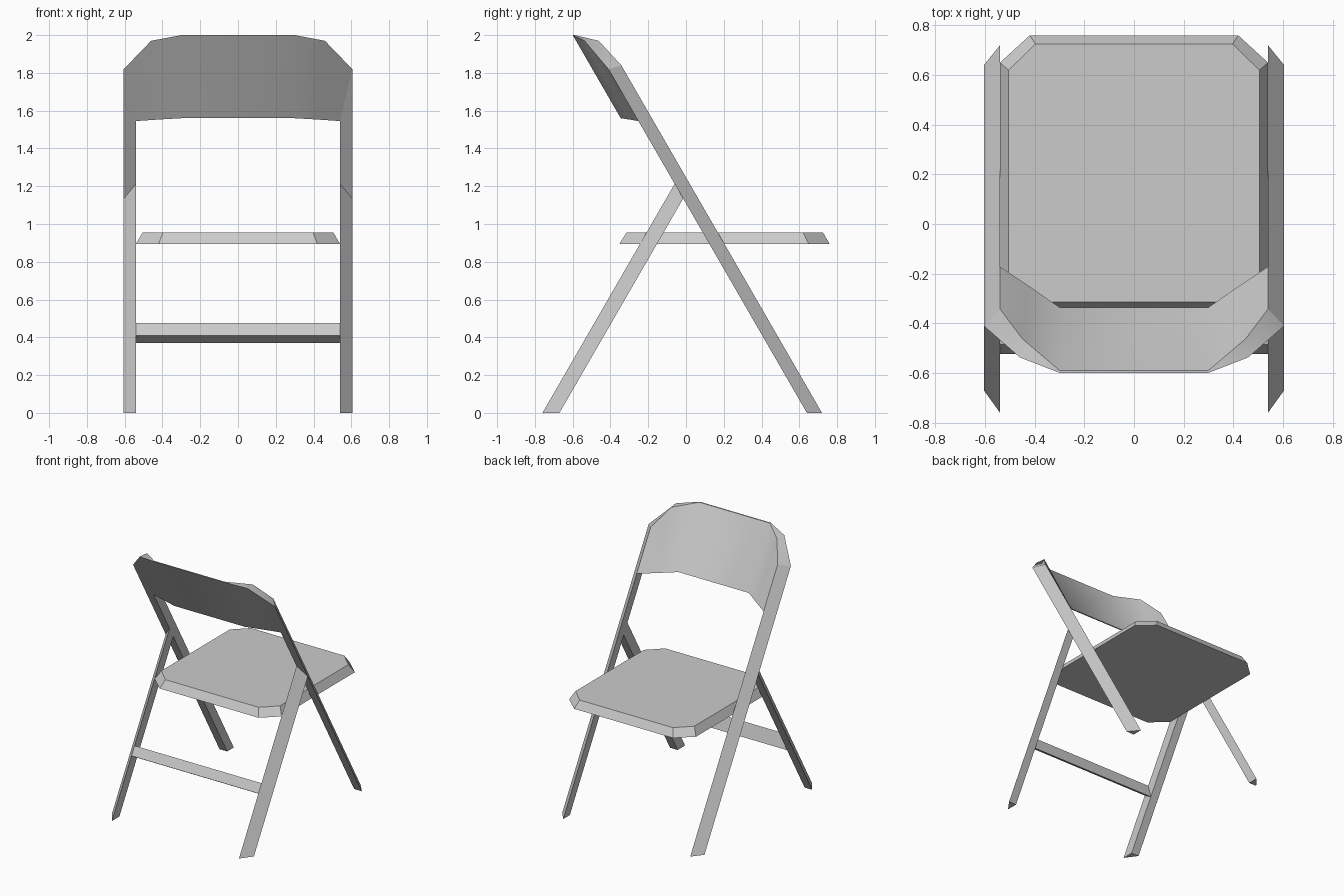
import bpy
import bmesh
import math

cube = bpy.data.objects.get("Cube")
if cube:
    bpy.data.objects.remove(cube, do_unlink=True)

GREY = (0.6, 0.6, 0.6, 1)
grey = bpy.data.materials.new("grey paint")
grey.use_nodes = True
grey.diffuse_color = GREY
grey.node_tree.nodes["Principled BSDF"].inputs["Base Color"].default_value = GREY

LEAN = math.tan(math.radians(30))   # slope of both leg pairs
OUT, INN = 0.605, 0.54              # outer and inner faces of the frame


def loft(name, rings, smooth=False):
    """Skin a chain of equal rings and cap both ends."""
    bm = bmesh.new()
    rows = [[bm.verts.new(p) for p in ring] for ring in rings]
    n = len(rows[0])
    for a, b in zip(rows, rows[1:]):
        for i in range(n):
            j = (i + 1) % n
            bm.faces.new((a[i], a[j], b[j], b[i]))
    bm.faces.new(rows[0])
    bm.faces.new(rows[-1])
    bmesh.ops.recalc_face_normals(bm, faces=bm.faces)
    mesh = bpy.data.meshes.new(name)
    bm.to_mesh(mesh)
    bm.free()
    mesh.materials.append(grey)
    obj = bpy.data.objects.new(name, mesh)
    bpy.context.collection.objects.link(obj)
    if smooth:
        bpy.ops.object.select_all(action='DESELECT')
        obj.select_set(True)
        bpy.context.view_layer.objects.active = obj
        bpy.ops.object.shade_smooth_by_angle(angle=math.radians(35))
    return obj


def lean_back(x, w, z):
    """Point on the long-leg slope; w is its y at floor level."""
    return (x, w - LEAN * z, z)


# Legs: triangular bars, the short pair ending on the long pair's front face
FRONT, BACK = 0.64, 0.72
for side, s in (("left", 1), ("right", -1)):
    long_section = [(OUT, FRONT, 1.82), (INN, BACK, 1.84), (INN, FRONT, 1.82)]
    loft(side + "_long_leg", [
        [lean_back(s * x, w, 0) for x, w, z in long_section],
        [lean_back(s * x, w, z) for x, w, z in long_section]])
    foot = [(s * OUT, -0.67, 0), (s * INN, -0.76, 0), (s * INN, -0.67, 0)]
    top = []
    for x, w, _ in foot:
        z = (FRONT - w) / (2 * LEAN)
        top.append((x, w + LEAN * z, z))
    loft(side + "_short_leg", [foot, top])

# Crossbar: wedge between the short legs
bar = [(-0.523, 0.41), (-0.486, 0.475), (-0.455, 0.37)]
loft("crossbar", [[(x, y, z) for y, z in bar] for x in (-INN, INN)])


# Seat: chamfered rectangle with sloping edges
def octagon(x, y0, y1, cx, cy, z):
    half = [(cx, y0), (x, y0 + cy), (x, y1 - cy), (cx, y1)]
    return [(a, b, z) for a, b in half] + [(-a, b, z) for a, b in reversed(half)]


loft("seat", [octagon(0.54, -0.352, 0.76, 0.42, 0.11, 0.895),
              octagon(0.505, -0.315, 0.725, 0.397, 0.105, 0.955)])

# Backrest: thin in the middle, thickening as its wings turn into the legs
# each column: front bottom, front top, back top, back bottom
columns = [
    [(0.30, 0.555, 1.56), (0.30, 0.555, 2.0), (0.30, 0.565, 2.0), (0.30, 0.565, 1.56)],
    [(0.42, 0.598, 1.553), (0.46, 0.60, 1.97), (0.45, 0.675, 1.97), (0.42, 0.645, 1.553)],
    [(INN, FRONT, 1.545), (OUT, FRONT, 1.82), (INN, BACK, 1.84), (INN, BACK, 1.545)],
]
right = [[lean_back(-x, w, z) for x, w, z in c] for c in reversed(columns)]
left = [[lean_back(x, w, z) for x, w, z in c] for c in columns]
loft("backrest", right + left, smooth=True)
